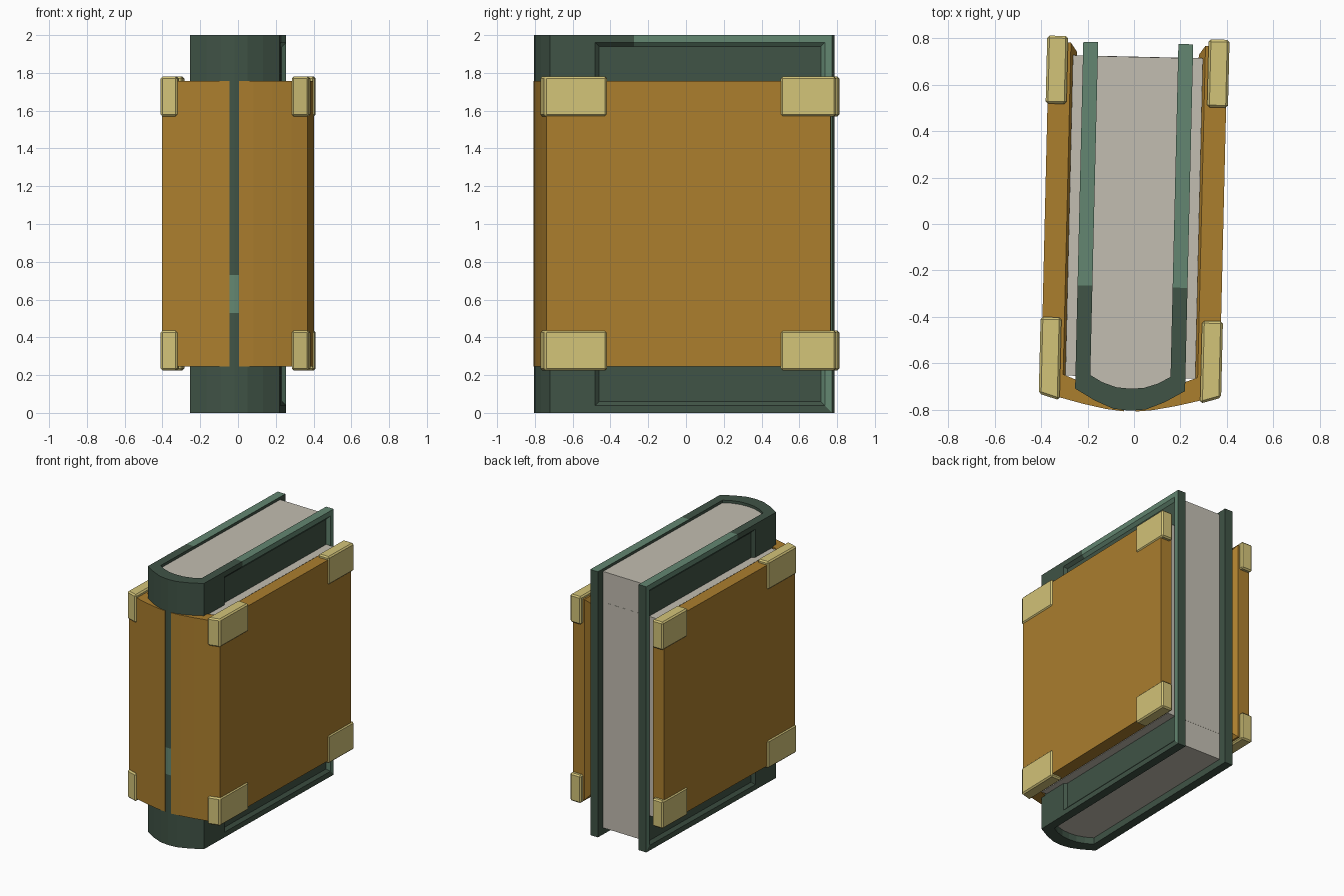
import bpy, bmesh, math
from mathutils import Vector

if "Cube" in bpy.data.objects:
    bpy.data.objects.remove(bpy.data.objects["Cube"])

TURN = -math.radians(1.35)   # the whole book is turned slightly


def material(name, rgb):
    m = bpy.data.materials.new(name)
    m.diffuse_color = (*rgb, 1)
    m.use_nodes = True
    m.node_tree.nodes["Principled BSDF"].inputs["Base Color"].default_value = m.diffuse_color
    return m


DARK = material("dark green", (0.051, 0.087, 0.061))
LIGHT = material("worn green", (0.125, 0.24, 0.165))
ORANGE = material("amber leather", (0.41, 0.21, 0.027))
YELLOW = material("pale brass", (0.65, 0.55, 0.19))
PAPER = material("paper grey", (0.54, 0.51, 0.44))


def finish(bm, name, mats, mirror=False, bevel=0):
    bmesh.ops.recalc_face_normals(bm, faces=bm.faces)
    me = bpy.data.meshes.new(name)
    bm.to_mesh(me)
    bm.free()
    ob = bpy.data.objects.new(name, me)
    bpy.context.collection.objects.link(ob)
    for m in mats:
        me.materials.append(m)
    if bevel:
        b = ob.modifiers.new("bevel", 'BEVEL')
        b.width, b.segments = bevel, 1
    if mirror:
        ob.modifiers.new("mirror", 'MIRROR')
    ob.rotation_euler.z = TURN
    return ob


def prism(pts, z0, z1):
    """Closed outline in xy, extruded between two heights."""
    bm = bmesh.new()
    lo = [bm.verts.new((x, y, z0)) for x, y in pts]
    hi = [bm.verts.new((x, y, z1)) for x, y in pts]
    bm.faces.new(lo)
    bm.faces.new(hi)
    for i in range(len(pts)):
        j = (i + 1) % len(pts)
        bm.faces.new((lo[i], lo[j], hi[j], hi[i]))
    return bm


def mirrored(half):
    """Half outline (x >= 0, starting at x = 0) to a full left-to-right row."""
    return [(-x, y) for x, y in reversed(half) if x > 0] + half


# Cover: U-shaped board with a rounded spine and a sunken panel on each side
outer = [(0, -.805), (.07, -.798), (.15, -.765), (.237, -.715), (.237, -.515), (.237, .78)]
inner = [(0, -.71), (.06, -.705), (.12, -.685), (.173, -.655), (.173, .78)]
bm = prism(mirrored(outer) + mirrored(inner)[::-1], 0, 2)
bmesh.ops.recalc_face_normals(bm, faces=bm.faces)
panels = [f for f in bm.faces
          if abs(f.calc_center_median().x) > .23 and f.calc_center_median().y > 0
          and abs(f.normal.x) > .9]
bmesh.ops.inset_individual(bm, faces=panels, thickness=.055)
bmesh.ops.inset_individual(bm, faces=panels, thickness=.03, depth=-.02)
# worn patches: upper rim behind the spine, rear rims, a strip on the spine
for co, no in (((0, -.27, 0), (0, 1, 0)), ((0, 0, .53), (0, 0, 1)), ((0, 0, .73), (0, 0, 1))):
    bmesh.ops.bisect_plane(bm, geom=bm.verts[:] + bm.edges[:] + bm.faces[:],
                           plane_co=co, plane_no=no)
for f in bm.faces:
    c = f.calc_center_median()
    top_rim = c.z > 1.92 and c.y > -.27
    rear_rim = .7 < c.y < .77 and abs(c.x) > .21 and c.z < 1.99
    spine_strip = c.y < -.74 and .53 < c.z < .73
    f.material_index = int(top_rim or rear_rim or spine_strip)
finish(bm, "cover", [DARK, LIGHT])

# Pages fill the cover; the core block packs the gap under the side plates
page = [(x, y) for x, y in inner[:-1]] + [(.173, .72)]
finish(prism(mirrored(page), .05, 1.98), "pages", [PAPER])
finish(prism([(-.28, -.66), (.28, -.66), (.28, .721), (-.28, .721)], .25, 1.75),
       "core_block", [PAPER])

# Case: curved front half plus side plate, mirrored, open slot at the spine
case = [(.025, -.808), (.1, -.8), (.2, -.78), (.3, -.755), (.385, -.73), (.385, .775),
        (.29, .775), (.29, -.655), (.2, -.69), (.025, -.75)]
finish(prism(case, .245, 1.757), "case_half", [ORANGE], mirror=True)

# Chamfered inner lining of each side plate
bm = bmesh.new()
rings = []
for x, s in ((.29, 0), (.262, .04)):
    rings.append([bm.verts.new((x, y, z)) for y, z in
                  ((-.66, .245 + s), (.775 - s, .245 + s), (.775 - s, 1.757 - s), (-.66, 1.757 - s))])
for r in rings:
    bm.faces.new(r)
for i in range(4):
    j = (i + 1) % 4
    bm.faces.new((rings[0][i], rings[0][j], rings[1][j], rings[1][i]))
finish(bm, "plate_lining", [ORANGE], mirror=True)

# Brass corner pieces
front = [(.303, -.767), (.393, -.74), (.393, -.41), (.303, -.41)]
rear = [(.303, .51), (.393, .51), (.393, .803), (.303, .803)]
for end, outline in (("front", front), ("rear", rear)):
    for level, z0, z1 in (("lower", .225, .435), ("upper", 1.57, 1.78)):
        finish(prism(outline, z0, z1), f"{end}_{level}_corner", [YELLOW], mirror=True, bevel=.01)
